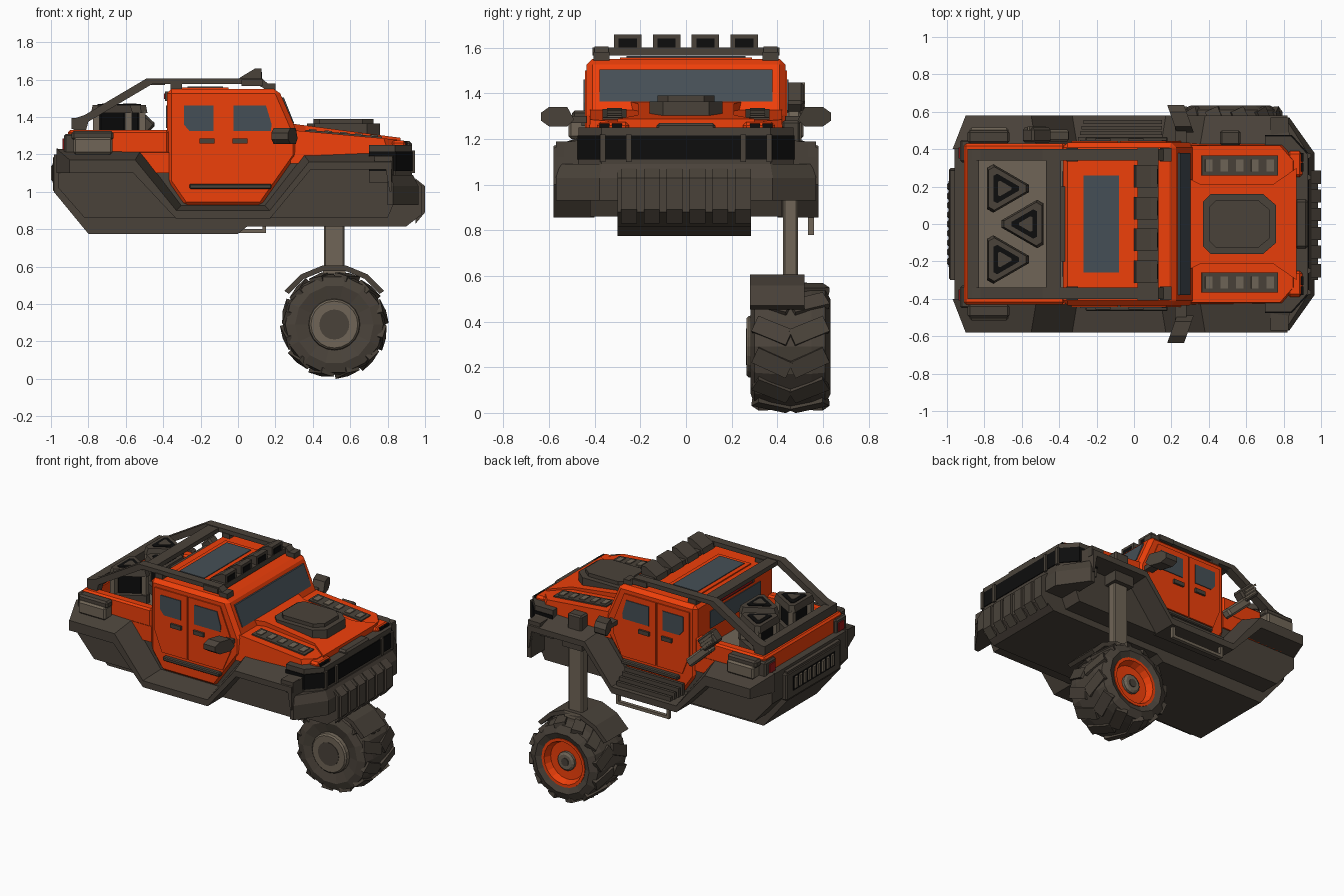
import bpy, bmesh, math
from mathutils import Vector, Matrix

if "Cube" in bpy.data.objects:
    bpy.data.objects.remove(bpy.data.objects["Cube"])

COL = dict(dark=(.068, .055, .042), orange=(.86, .05, .003), glass=(.06, .078, .092),
           light=(.16, .13, .095), black=(.004, .004, .004), red=(.35, .01, .01))
MATS = {}
for k, c in COL.items():
    MATS[k] = bpy.data.materials.new(k)
    MATS[k].diffuse_color = (*c, 1)


def finish(name, bm, mat, bevel=0):
    bmesh.ops.recalc_face_normals(bm, faces=bm.faces)
    me = bpy.data.meshes.new(name)
    bm.to_mesh(me)
    bm.free()
    me.materials.append(MATS[mat])
    ob = bpy.data.objects.new(name, me)
    bpy.context.collection.objects.link(ob)
    if bevel:
        m = ob.modifiers.new("bevel", 'BEVEL')
        m.width, m.segments = bevel, 1
    return ob


def prism(name, pts, a, b, mat, axis='y', pts2=None, bevel=0):
    """Loft a profile from a to b along an axis."""
    put = {'x': lambda p, t: (t, p[0], p[1]), 'y': lambda p, t: (p[0], t, p[1]),
           'z': lambda p, t: (p[0], p[1], t)}[axis]
    bm = bmesh.new()
    A = [bm.verts.new(put(p, a)) for p in pts]
    B = [bm.verts.new(put(p, b)) for p in (pts2 or pts)]
    bm.faces.new(A)
    bm.faces.new(B[::-1])
    n = len(A)
    for i in range(n):
        bm.faces.new((A[i], B[i], B[(i + 1) % n], A[(i + 1) % n]))
    return finish(name, bm, mat, bevel)


def box(name, x0, x1, y0, y1, z0, z1, mat, bevel=0, ry=0):
    ob = prism(name, [(x0, z0), (x1, z0), (x1, z1), (x0, z1)], y0, y1, mat, bevel=bevel)
    if ry:
        c = Vector(((x0 + x1) / 2, 0, (z0 + z1) / 2))
        ob.data.transform(Matrix.Translation(c) @ Matrix.Rotation(ry, 4, 'Y') @ Matrix.Translation(-c))
    return ob


def lathe(name, prof, cx, cz, n, mat):
    """Spin (y, radius) points round the wheel axle."""
    bm = bmesh.new()
    rings = [[bm.verts.new((cx + r * math.cos(2 * math.pi * i / n), y, cz + r * math.sin(2 * math.pi * i / n)))
              for i in range(n)] for y, r in prof]
    for A, B in zip(rings, rings[1:]):
        for i in range(n):
            bm.faces.new((A[i], B[i], B[(i + 1) % n], A[(i + 1) % n]))
    bm.faces.new(rings[0])
    bm.faces.new(rings[-1])
    return finish(name, bm, mat)


# hull: keel, core, and front bumper with ribs
prism("keel", [(-.985, 1.2), (-.985, 1), (-.8, .775), (0, .775), (.05, .815), (.9, .815), (.985, .88), (.985, 1.03),
               (.93, 1.08), (.9, 1.2)], -.3, .285, 'dark')
prism("hull_core", [(-.96, 1.22), (-.96, 1.02), (-.82, .86), (.8, .86), (.86, 1.0), (.86, 1.2)], -.42, .42, 'dark')
for y in (-.25, -.15, -.05, .05, .15, .25):
    prism("bumper_rib", [(.95, .83), (1, .89), (1, 1.03), (.95, 1.07)], y - .035, y + .035, 'dark')
wing = [(.8, -.57), (.83, -.57), (.965, -.38), (.965, .38), (.83, .57), (.8, .57)]
prism("bumper_wing", wing, .93, 1.03, 'dark', 'z')
prism("bumper_shoulder", wing, 1.03, 1.09, 'dark', 'z',
      pts2=[(.8, -.55), (.82, -.55), (.935, -.37), (.935, .37), (.82, .55), (.8, .55)])


def nose(o):
    return [(.7, -.47 - o), (.84 + o, -.47 - o), (.93 + o, -.37 - o), (.93 + o, .37 + o),
            (.84 + o, .47 + o), (.7, .47 + o)]


prism("nose_block", nose(0), 1.05, 1.25, 'dark', 'z')
prism("grille", nose(.005), 1.11, 1.215, 'black', 'z')
for y in (-.365, -.25, .25, .365):
    box("grille_post", .9, .945, y - .012, y + .012, 1.1, 1.22, 'dark')

# fenders with sloped flare, sills and arches
inner = [(-.97, 1.23), (-.52, 1.22), (-.3, .93), (.14, .93), (.35, 1.2), (.84, 1.22), (.84, 1), (.83, 1),
         (.8, 1.12), (.38, 1.12), (.17, .855), (-.33, .855), (-.56, 1.1), (-.97, 1.1)]
outer = [(-.9, 1.17), (-.55, 1.17), (-.33, .9), (.17, .9), (.38, 1.16), (.82, 1.16), (.82, 1), (.81, 1),
         (.79, 1.12), (.39, 1.12), (.17, .855), (-.33, .855), (-.56, 1.1), (-.9, 1.1)]
for s in (-1, 1):
    prism("fender", inner, .40 * s, .58 * s, 'dark', pts2=outer)
    box("fender_lamp", .73, .825, .47 * s, .57 * s, 1.12, 1.19, 'dark')

# orange body: cab, bed and hood
prism("cab", [(-.38, 1.55), (.215, 1.55), (.32, 1.31), (.32, 1.19), (.13, .92), (-.29, .92), (-.38, 1.05)],
      -.435, .435, 'orange', bevel=.025)
box("bed_base", -.91, -.37, -.43, .43, 1.1, 1.21, 'orange')
box("bed_floor", -.85, -.38, -.36, .36, 1.2, 1.23, 'light')
box("tailgate", -.91, -.84, -.43, .43, 1.2, 1.33, 'orange', .012)
for s in (-1, 1):
    box("bed_wall", -.91, -.37, .36 * s, .43 * s, 1.2, 1.33, 'orange', .012)
hood = prism("hood", [(.28, -.43), (.82, -.43), (.9, -.35), (.9, .35), (.82, .43), (.28, .43)], 1.15, 1.3, 'orange',
             'z', pts2=[(.28, -.42), (.78, -.42), (.85, -.34), (.85, .34), (.78, .42), (.28, .42)])
for v in hood.data.vertices:
    if v.co.z > 1.2:
        v.co.z = 1.33 - .09 * (v.co.x - .28)
bulge = prism("hood_bulge", [(.28, -.25), (.36, -.21), (.74, -.21), (.87, -.3), (.87, .3), (.74, .21), (.36, .21),
                             (.28, .25)], 1.2, 1.36, 'orange', 'z')
for v in bulge.data.vertices:
    if v.co.z > 1.3:
        v.co.z = 1.365 - .13 * (v.co.x - .28)
oct_plan = [(.37, -.12), (.41, -.16), (.69, -.16), (.76, -.1), (.76, .1), (.69, .16), (.41, .16), (.37, .12)]
prism("hood_scoop", oct_plan, 1.28, 1.365, 'dark', 'z')
prism("scoop_lid", [(.56 + (x - .56) * .82, y * .78) for x, y in oct_plan], 1.36, 1.39, 'dark', 'z')
box("winch_lip", .86, .93, -.13, .13, 1.22, 1.27, 'dark', .012)

for s in (-1, 1):
    # hood vents
    box("vent_plate", .36, .77, .26 * s, .365 * s, 1.28, 1.313, 'dark', ry=.09)
    for i in range(5):
        x = .4 + i * .082
        z = 1.319 - .09 * (x - .565)
        box("vent_slot", x - .02, x + .02, .28 * s, .345 * s, z - .02, z, 'light', ry=.09)
    box("headlamp_brow", .82, .9, .25 * s, .39 * s, 1.2, 1.275, 'orange', .015)
    for y in (.28, .335):
        box("headlamp", .885, .906, y * s, (y + .045) * s, 1.25, 1.268, 'black')
    # doors
    a, b = .43 * s, .443 * s
    prism("rear_door", [(-.335, 1.2), (-.335, 1.5), (-.085, 1.5), (-.085, 1.06), (-.28, 1.06)], a, b, 'orange')
    prism("front_door", [(-.075, 1.06), (-.075, 1.5), (.17, 1.5), (.25, 1.3), (.25, 1.2), (.19, 1.06)], a, b, 'orange')
    c = .448 * s
    prism("rear_window", [(-.26, 1.325), (-.29, 1.36), (-.29, 1.46), (-.13, 1.46), (-.13, 1.325)], a, c, 'glass')
    prism("front_window", [(-.025, 1.325), (-.025, 1.46), (.15, 1.46), (.18, 1.36), (.175, 1.325)], a, c, 'glass')
    for x in (-.165, .01):
        box("door_handle", x - .04, x + .04, a, .457 * s, 1.257, 1.285, 'dark')
    box("door_rail", -.26, .18, a, .465 * s, 1.015, 1.042, 'dark', .006)
    # mirrors, angled backwards
    box("mirror_stalk", .22, .28, .42 * s, .53 * s, 1.27, 1.3, 'dark')
    m = prism("mirror", [(.49 * s, 1.285), (.52 * s, 1.34), (.6 * s, 1.34), (.635 * s, 1.315), (.635 * s, 1.28),
                         (.6 * s, 1.255), (.52 * s, 1.255)], .215, .305, 'dark', 'x')
    for v in m.data.vertices:
        v.co.x -= .35 * (abs(v.co.y) - .53)
    # rear side boxes and tail lamps
    box("side_box", -.88, -.67, .43 * s, .515 * s, 1.2, 1.29, 'light', .012)
    box("side_box_lid", -.89, -.665, .43 * s, .5 * s, 1.275, 1.325, 'dark', .012)
    box("tail_housing", -.93, -.86, .33 * s, .45 * s, 1.2, 1.31, 'dark', .01)
    box("tail_lamp", -.938, -.9, .35 * s, .41 * s, 1.225, 1.285, 'red')
    # roll cage rail
    prism("cage_rail", [(-.88, 1.3), (-.88, 1.39), (-.82, 1.41), (-.49, 1.605), (.13, 1.605), (.2, 1.54), (.16, 1.54),
                        (.1, 1.575), (-.46, 1.575), (-.8, 1.375), (-.82, 1.3)], .34 * s, .4 * s, 'dark')
    for x in (-.33, .17):
        box("cage_foot", x - .03, x + .03, .335 * s, .405 * s, 1.53, 1.58, 'dark')

# glass, roof panel and cab rear
prism("windshield", [(.2, 1.505), (.245, 1.505), (.301, 1.365), (.2, 1.365)], -.38, .38, 'glass')
box("sunroof_frame", -.3, -.05, -.29, .29, 1.54, 1.558, 'orange')
box("sunroof", -.27, -.08, -.26, .26, 1.55, 1.563, 'glass')
box("back_window", -.385, -.36, -.28, .28, 1.34, 1.46, 'glass')
box("brake_lamp_housing", -.39, -.37, -.2, .2, 1.485, 1.535, 'dark')
box("brake_lamp", -.396, -.385, -.17, .17, 1.495, 1.525, 'red')

# cage crossbars and roof lamps
box("cage_crossbar", -.47, -.39, -.36, .36, 1.57, 1.6, 'dark')
box("cage_tail_bar", -.89, -.83, -.4, .4, 1.335, 1.395, 'dark')
box("lamp_bar", .02, .13, -.41, .41, 1.565, 1.6, 'dark')
for y in (-.255, -.085, .085, .255):
    prism("roof_lamp", [(0, 1.575), (.01, 1.61), (.09, 1.658), (.125, 1.658), (.125, 1.575)], y - .06, y + .06, 'dark')
    box("roof_lamp_face", .11, .129, y - .04, y + .04, 1.59, 1.64, 'black')


# three triangular cargo canisters in the bed
def tri(cx, cy, r, ang):
    ts = [ang + k * 2 * math.pi / 3 + d for k in range(3) for d in (-.14, .14)]
    return [(cx + r * math.cos(t), cy + r * math.sin(t)) for t in ts]


for cx, cy, ang in ((-.7, .19, 0), (-.57, 0, math.pi), (-.7, -.19, 0)):
    prism("canister_base", tri(cx, cy, .14, ang), 1.22, 1.29, 'dark', 'z')
    prism("canister_core", tri(cx, cy, .09, ang), 1.28, 1.44, 'black', 'z')
    prism("canister_cap", tri(cx, cy, .14, ang), 1.42, 1.465, 'dark', 'z', pts2=tri(cx, cy, .125, ang))
    prism("canister_ring", tri(cx, cy, .085, ang), 1.44, 1.469, 'black', 'z')
    prism("canister_plug", tri(cx, cy, .045, ang), 1.45, 1.473, 'dark', 'z')
    for k in range(3):
        t = ang + k * 2 * math.pi / 3
        x, y = cx + .115 * math.cos(t), cy + .115 * math.sin(t)
        box("canister_post", x - .018, x + .018, y - .018, y + .018, 1.27, 1.43, 'light')

# rear winch panel
box("rear_plate", -.99, -.94, -.3, .3, 1.0, 1.19, 'dark', .01)
box("winch_recess", -.993, -.95, -.23, .23, 1.05, 1.15, 'black')
for i in range(9):
    y = -.2 + i * .05
    box("winch_coil", -1, -.97, y - .019, y + .019, 1.055, 1.145, 'light', .008)

# left side: step slats, step frame and slanted exhaust
for i in range(4):
    y = .445 + i * .03
    box("step_slat", -.3 + i * .01, .15, y, y + .02, .9, 1.0 - i * .022, 'dark')
for x in (-.26, .13):
    box("step_frame_leg", x, x + .02, .535, .56, .78, .87, 'light')
box("step_frame_bar", -.26, .15, .535, .56, .78, .8, 'light')
box("exhaust_pipe", -.56, -.33, .44, .505, 1.22, 1.28, 'light', .012, ry=.75)
box("exhaust_head", -.59, -.45, .435, .515, 1.33, 1.42, 'dark', .012, ry=.75)
for i in range(3):
    box("exhaust_fin", -.58, -.46, .5, .522, 1.345 + i * .025, 1.358 + i * .025, 'light', ry=.75)

# single wheel on its strut
wx, wz = .515, .29
box("strut", .46, .57, .425, .49, .58, 1.14, 'light', .008)
box("strut_mount", .46, .57, .42, .5, 1.12, 1.28, 'dark', .01)
box("strut_collar", .44, .59, .4, .52, 1.05, 1.13, 'dark')
box("strut_foot", .455, .575, .37, .52, .56, .605, 'light')
arc = [math.radians(34 + 112 * i / 5) for i in range(6)]
prism("mudguard", [(wx + .322 * math.cos(t), wz + .322 * math.sin(t)) for t in arc] +
      [(wx + .293 * math.cos(t), wz + .293 * math.sin(t)) for t in arc[::-1]], .28, .52, 'dark')
lathe("tyre", [(.3, .14), (.283, .21), (.3, .262), (.37, .274), (.55, .274), (.61, .262), (.634, .21), (.615, .165),
               (.56, .15)], wx, wz, 14, 'dark')
lathe("rim", [(.55, .168), (.622, .168), (.622, .148), (.575, .13), (.572, .05)], wx, wz, 20, 'orange')
lathe("wheel_hub", [(.55, .065), (.59, .065), (.6, .05), (.6, .03)], wx, wz, 14, 'light')
lathe("hub_cap", [(.58, .028), (.606, .028)], wx, wz, 10, 'dark')
lathe("inner_disc", [(.32, .14), (.275, .135), (.265, .125)], wx, wz, 20, 'light')
lathe("inner_cap", [(.28, .08), (.262, .08)], wx, wz, 20, 'dark')
# chevron tread blocks
for i in range(12):
    bm = bmesh.new()
    for s in (-1, 1):
        m = (Matrix.Translation((wx, .458, wz)) @ Matrix.Rotation(2 * math.pi * (i + .5) / 12, 4, 'Y') @
             Matrix.Translation((0, .08 * s, .262)) @ Matrix.Rotation(-.1 * s, 4, 'X') @
             Matrix.Rotation(.42 * s, 4, 'Z') @ Matrix.Diagonal((.075, .165, .03, 1)))
        bmesh.ops.create_cube(bm, size=1, matrix=m)
    finish("tread_chevron", bm, 'dark')

for m in bpy.data.materials:
    if m.users and not m.is_grease_pencil:
        m.use_nodes = True
        m.node_tree.nodes["Principled BSDF"].inputs["Base Color"].default_value = m.diffuse_color
